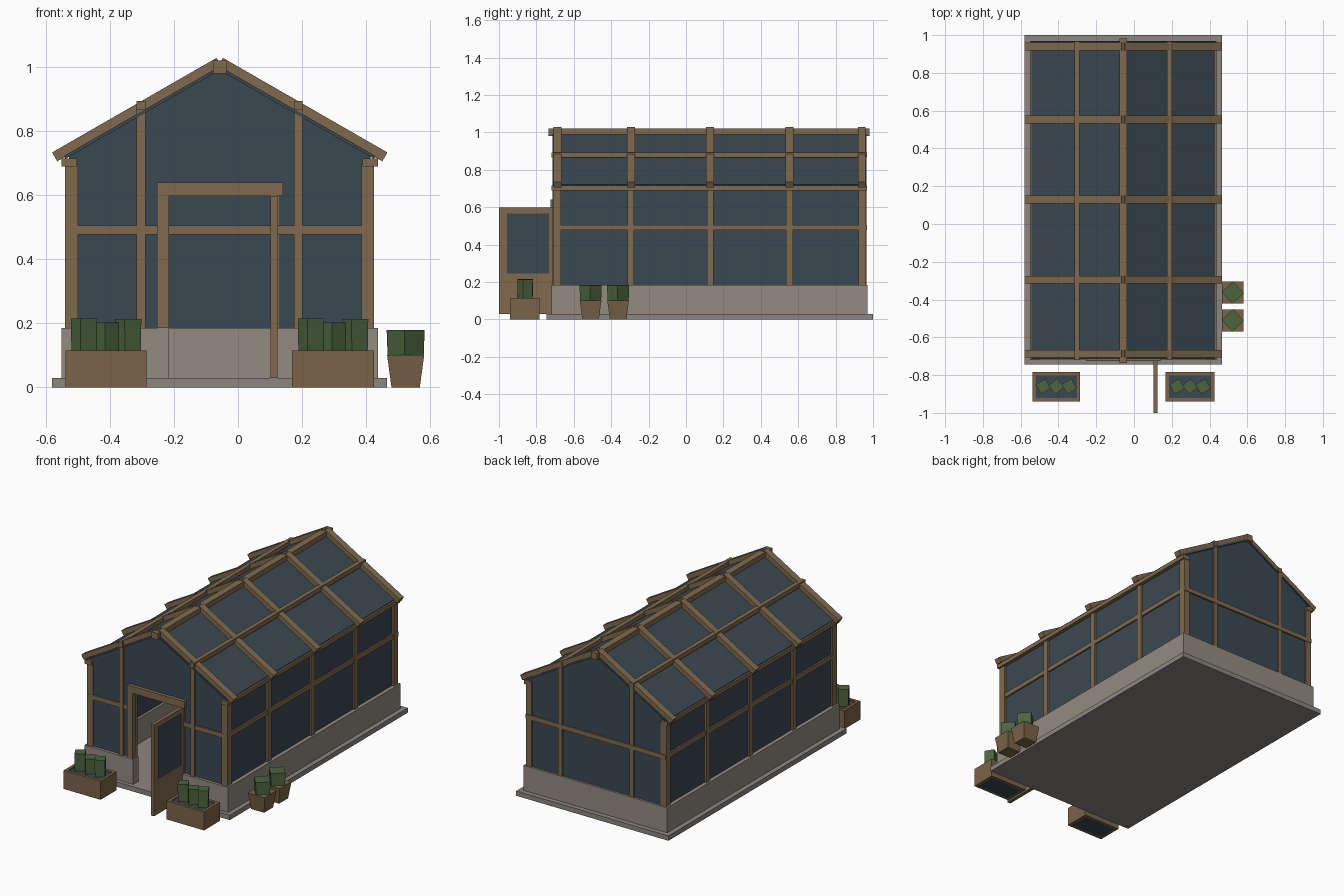
import bpy, bmesh, math
from mathutils import Matrix, Vector

if "Cube" in bpy.data.objects:
    bpy.data.objects.remove(bpy.data.objects["Cube"])


def material(name, rgb):
    m = bpy.data.materials.new(name)
    lin = [((c / 255 + 0.055) / 1.055) ** 2.4 for c in rgb]
    m.diffuse_color = (*lin, 1)
    m.use_nodes = True
    m.node_tree.nodes["Principled BSDF"].inputs["Base Color"].default_value = m.diffuse_color
    return m


WOOD = material("timber", (128, 106, 78))
STONE = material("wall stone", (147, 139, 128))
SLAB = material("slab stone", (140, 134, 127))
GLASS = material("dark glass", (58, 72, 82))
POT = material("planter brown", (122, 99, 72))
GREEN = material("leaf green", (76, 100, 62))

CX = -0.057                     # centre line of the building
Y0, Y1 = -0.72, 0.97            # front and back of the building
TAN = 0.575                     # roof pitch
ANG = math.atan(TAN)
RIDGE = 1.034                   # height where the rafter tops would meet


def add(name, bm, mat):
    bmesh.ops.recalc_face_normals(bm, faces=bm.faces)
    me = bpy.data.meshes.new(name)
    bm.to_mesh(me)
    bm.free()
    me.materials.append(mat)
    ob = bpy.data.objects.new(name, me)
    bpy.context.collection.objects.link(ob)
    return ob


def box(name, x, y, z, mat, taper=1.0, rot=0.0):
    """Box from (min, max) ranges; taper scales the bottom, rot turns about z."""
    bm = bmesh.new()
    bmesh.ops.create_cube(bm, size=1)
    size = Vector((x[1] - x[0], y[1] - y[0], z[1] - z[0]))
    mid = Vector((sum(x) / 2, sum(y) / 2, sum(z) / 2))
    for v in bm.verts:
        k = taper if v.co.z < 0 else 1
        v.co = Vector((v.co.x * size.x * k, v.co.y * size.y * k, v.co.z * size.z))
    bmesh.ops.transform(bm, matrix=Matrix.Translation(mid) @ Matrix.Rotation(rot, 4, 'Z'), verts=bm.verts)
    return add(name, bm, mat)


def prism(name, pts, y, mat):
    """Extrude an x-z outline between two y values."""
    bm = bmesh.new()
    face = bm.faces.new([bm.verts.new((px, y[0], pz)) for px, pz in pts])
    ext = bmesh.ops.extrude_face_region(bm, geom=[face])
    verts = [g for g in ext["geom"] if isinstance(g, bmesh.types.BMVert)]
    bmesh.ops.translate(bm, vec=(0, y[1] - y[0], 0), verts=verts)
    return add(name, bm, mat)


def span(side, a, b):
    """x range at distances a..b from the centre line on one side."""
    return tuple(sorted((CX + side * a, CX + side * b)))


def slope(name, side, d0, d1, top, thick, y, mat):
    """Sloping roof strip, its upper face lying 'top' below the rafter line."""
    nx, nz = math.sin(ANG), math.cos(ANG)
    pts = []
    for d, off in ((d0, top), (d1, top), (d1, top + thick), (d0, top + thick)):
        pts.append((CX + side * (d - off * nx), RIDGE - TAN * d - off * nz))
    prism(name, pts, y, mat)


# Base slab and low wall with a gap for the door
DOOR = (-0.215, 0.122)
box("base_slab", (-0.58, 0.465), (-0.745, 1.0), (0, 0.03), SLAB)
WZ = (0.03, 0.185)
box("low_wall_front_left", (-0.55, DOOR[0]), (Y0, Y0 + 0.05), WZ, STONE)
box("low_wall_front_right", (DOOR[1], 0.436), (Y0, Y0 + 0.05), WZ, STONE)
box("low_wall_back", (-0.55, 0.436), (Y1 - 0.05, Y1), WZ, STONE)
for s in (-1, 1):
    box("low_wall_side", span(s, 0.443, 0.493), (Y0 + 0.05, Y1 - 0.05), WZ, STONE)

# Glazed gable ends; the front one is notched for the door
half = 0.47
eave = RIDGE - TAN * half - 0.04
L, R = CX - half, CX + half
roofline = [(R, eave), (CX, RIDGE - 0.042), (L, eave)]
prism("glass_back", [(L, 0.185), (R, 0.185)] + roofline, (0.945, 0.957), GLASS)
prism("glass_front", [(L, 0.185), (DOOR[0], 0.185), (DOOR[0], 0.6), (DOOR[1], 0.6),
                      (DOOR[1], 0.185), (R, 0.185)] + roofline, (-0.703, -0.691), GLASS)

bays = [-0.687, -0.295, 0.129, 0.553, 0.94]
for s in (-1, 1):
    # Side glazing, rails and eave beam
    box("glass_side", span(s, 0.458, 0.47), (-0.695, 0.95), (0.185, 0.71), GLASS)
    box("side_rail", span(s, 0.455, 0.48), (-0.70, 0.96), (0.477, 0.505), WOOD)
    box("eave_beam", span(s, 0.445, 0.493), (Y0, Y1 - 0.003), (0.69, 0.715), WOOD)
    # Roof glass, purlin and rafters
    slope("roof_glass", s, 0.0, 0.50, 0.028, 0.01, (-0.715, 0.965), GLASS)
    box("purlin", span(s, 0.232, 0.259), (Y0, Y1 - 0.003), (0.865, 0.893), WOOD)
    for y in bays:
        slope("rafter", s, 0.01, 0.523, 0.0, 0.032, (y - 0.021, y + 0.021), WOOD)
    # Side posts
    for y in bays[1:-1]:
        box("side_post", span(s, 0.45, 0.482), (y - 0.018, y + 0.018), (0.185, 0.7), WOOD)
    # Corner posts and gable posts, front and back
    for y in ((-0.711, -0.667), (0.921, 0.963)):
        box("corner_post", span(s, 0.442, 0.482), y, (0.185, 0.7), WOOD)
    for y in ((-0.714, -0.685), (0.938, 0.965)):
        box("gable_post", span(s, 0.232, 0.259), y, (0.185, 0.875), WOOD)
box("ridge_beam", (CX - 0.021, CX + 0.021), (-0.735, 0.982), (0.98, 1.02), WOOD)

# Gable rails
box("back_rail", (-0.537, 0.425), (0.94, 0.967), (0.477, 0.505), WOOD)
box("front_rail_left", (-0.537, -0.24), (-0.712, -0.687), (0.477, 0.505), WOOD)
box("front_rail_right", (0.122, 0.425), (-0.712, -0.687), (0.477, 0.505), WOOD)

# Door frame
FY = (-0.725, -0.68)
box("door_head", (-0.253, 0.14), FY, (0.597, 0.64), WOOD)
box("door_jamb_left", (-0.253, -0.215), FY, (0.185, 0.597), WOOD)
box("door_jamb_right", (0.108, 0.128), (-0.705, -0.67), (0.03, 0.597), WOOD)

# Open door leaf with a glazed upper half
DX = (0.102, 0.124)
box("door_outer_stile", DX, (-1.0, -0.957), (0.03, 0.597), WOOD)
box("door_hinge_stile", DX, (-0.733, -0.695), (0.03, 0.597), WOOD)
box("door_top_rail", DX, (-0.957, -0.733), (0.565, 0.597), WOOD)
box("door_panel", DX, (-0.957, -0.733), (0.03, 0.245), WOOD)
box("door_pane", (0.107, 0.119), (-0.957, -0.733), (0.245, 0.565), GLASS)

# Front planter boxes: rim walls, dark fill and three square shrubs each
for x0, x1 in ((-0.538, -0.285), (0.168, 0.425)):
    y0, y1, t = -0.94, -0.783, 0.018
    box("planter_front", (x0, x1), (y0, y0 + t), (0, 0.115), POT)
    box("planter_back", (x0, x1), (y1 - t, y1), (0, 0.115), POT)
    box("planter_end_left", (x0, x0 + t), (y0 + t, y1 - t), (0, 0.115), POT)
    box("planter_end_right", (x1 - t, x1), (y0 + t, y1 - t), (0, 0.115), POT)
    box("planter_fill", (x0 + t, x1 - t), (y0 + t, y1 - t), (0, 0.108), GLASS)
    for i, top in enumerate((0.215, 0.203, 0.213)):
        cx, cy, h = (x0 + x1) / 2 + (i - 1) * 0.069, -0.86, 0.03
        box("planter_shrub", (cx - h, cx + h), (cy - h, cy + h), (0.1, top), GREEN,
            0.95, math.radians(30 + 10 * (i % 2)))

# Tapered square pots along the right side
for cy in (-0.363, -0.51):
    cx = 0.523
    box("pot", (cx - 0.058, cx + 0.058), (cy - 0.058, cy + 0.058), (0, 0.102), POT, 0.76)
    box("pot_shrub", (cx - 0.042, cx + 0.042), (cy - 0.042, cy + 0.042), (0.1, 0.18), GREEN,
        0.95, math.radians(42))
